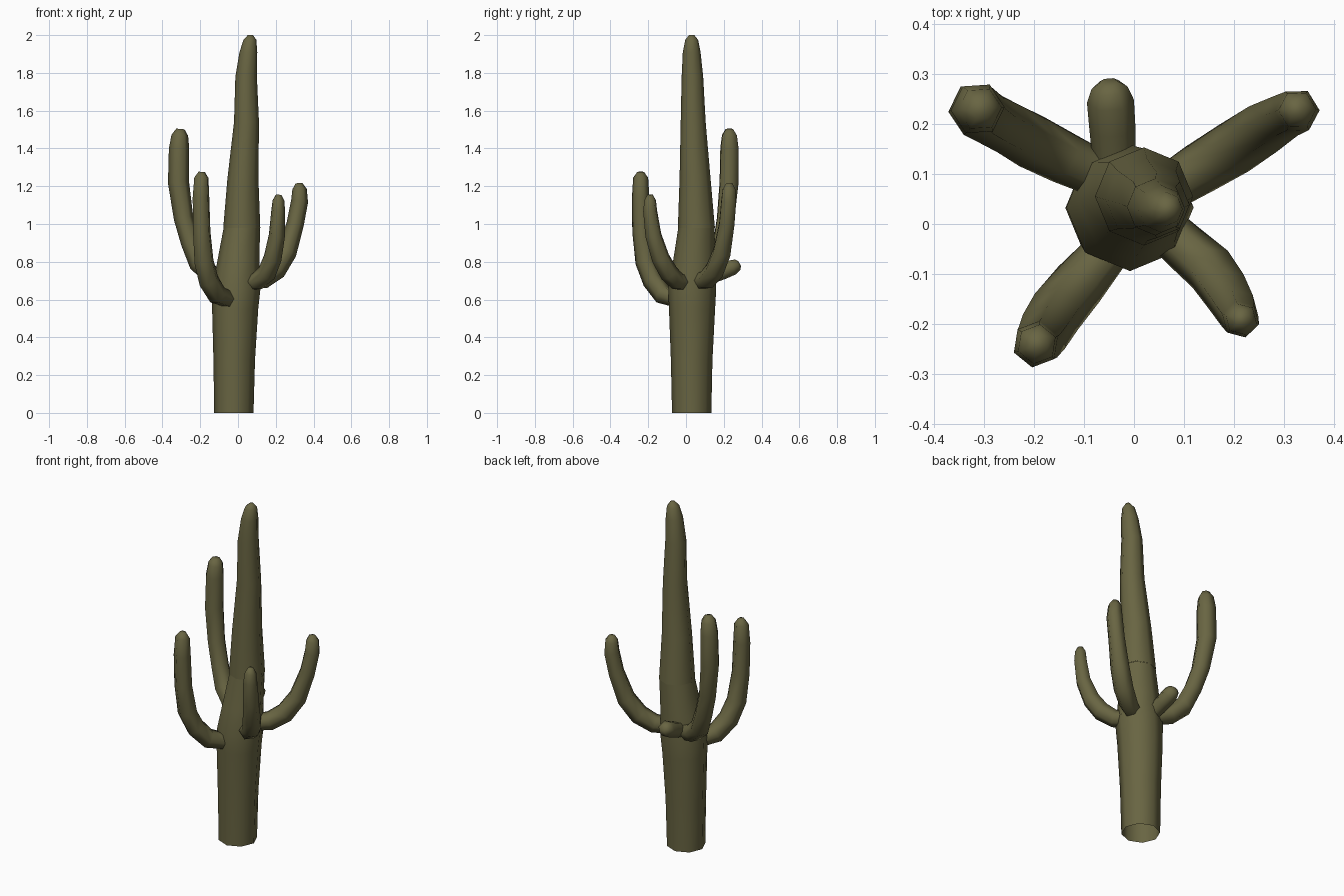
import bpy, bmesh, math
from mathutils import Vector

green = bpy.data.materials.new("olive_green")
green.diffuse_color = (0.14, 0.13, 0.055, 1)


def tube(name, path, sides, upright=False, cap=True):
    """Sweep a polygon along (x, y, z, radius) stations; optionally cap the tip."""
    pts = [Vector(p[:3]) for p in path]
    bm = bmesh.new()
    rings = []
    side = None
    for i, p in enumerate(pts):
        t = (pts[min(i + 1, len(pts) - 1)] - pts[max(i - 1, 0)]).normalized()
        if upright:
            t = Vector((0, 0, 1))
        if side is None:
            side = Vector((1, 0, 0)) if upright else t.cross(Vector((0, 0, 1)))
        side = (side - t * side.dot(t)).normalized()
        up = t.cross(side)
        ring = []
        for k in range(sides):
            a = 2 * math.pi * k / sides
            ring.append(bm.verts.new(p + (side * math.cos(a) + up * math.sin(a)) * path[i][3]))
        rings.append(ring)
    for a, b in zip(rings, rings[1:]):
        for k in range(sides):
            j = (k + 1) % sides
            bm.faces.new((a[k], a[j], b[j], b[k]))
    if cap:
        bm.faces.new(rings[-1])
    me = bpy.data.meshes.new(name)
    bm.to_mesh(me)
    bm.free()
    me.materials.append(green)
    for f in me.polygons:
        f.use_smooth = True
    ob = bpy.data.objects.new(name, me)
    bpy.context.collection.objects.link(ob)
    return ob


# Trunk: open-bottomed lower half and tapering, leaning upper half
tube("lower_trunk", [
    (-0.022, 0.03, 0, 0.104), (-0.020, 0.03, 0.28, 0.110),
    (-0.015, 0.032, 0.55, 0.122), (-0.008, 0.033, 0.66, 0.127),
    (0.002, 0.043, 0.80, 0.112), (0.020, 0.055, 0.98, 0.096)], 8, True, False)
tube("upper_trunk", [
    (0.020, 0.055, 0.98, 0.098), (0.026, 0.048, 1.24, 0.082),
    (0.045, 0.038, 1.54, 0.066), (0.043, 0.034, 1.78, 0.057),
    (0.055, 0.03, 1.91, 0.047), (0.063, 0.03, 1.975, 0.034),
    (0.066, 0.03, 2.0, 0.014)], 8, True)

# Arms: hexagonal tubes that leave the trunk and curve upward
tube("back_left_arm", [
    (-0.05, 0.09, 0.70, 0.045), (-0.14, 0.132, 0.73, 0.052),
    (-0.205, 0.165, 0.79, 0.055), (-0.25, 0.19, 0.90, 0.052),
    (-0.288, 0.21, 1.03, 0.052), (-0.315, 0.228, 1.22, 0.056),
    (-0.312, 0.23, 1.40, 0.054), (-0.308, 0.23, 1.47, 0.044),
    (-0.305, 0.23, 1.503, 0.022)], 6)
tube("front_left_arm", [
    (-0.05, -0.05, 0.60, 0.045), (-0.11, -0.12, 0.625, 0.054),
    (-0.155, -0.175, 0.70, 0.056), (-0.18, -0.215, 0.80, 0.054),
    (-0.192, -0.236, 0.96, 0.049), (-0.196, -0.24, 1.14, 0.047),
    (-0.194, -0.24, 1.245, 0.040), (-0.192, -0.24, 1.276, 0.018)], 6)
tube("front_right_arm", [
    (0.05, 0.0, 0.69, 0.045), (0.10, -0.045, 0.695, 0.048),
    (0.152, -0.09, 0.74, 0.051), (0.184, -0.135, 0.82, 0.049),
    (0.206, -0.173, 0.94, 0.044), (0.213, -0.19, 1.07, 0.038),
    (0.214, -0.19, 1.125, 0.032), (0.215, -0.19, 1.155, 0.015)], 6)
tube("back_right_arm", [
    (0.05, 0.06, 0.695, 0.045), (0.13, 0.11, 0.705, 0.052),
    (0.20, 0.152, 0.755, 0.055), (0.258, 0.19, 0.85, 0.053),
    (0.303, 0.216, 1.0, 0.046), (0.326, 0.226, 1.12, 0.045),
    (0.326, 0.228, 1.185, 0.038), (0.322, 0.23, 1.216, 0.018)], 6)

# Short bud on the back
tube("back_bud", [
    (-0.038, 0.10, 0.71, 0.042), (-0.043, 0.19, 0.745, 0.046),
    (-0.047, 0.245, 0.77, 0.047), (-0.049, 0.272, 0.784, 0.036),
    (-0.05, 0.283, 0.79, 0.018)], 6)
